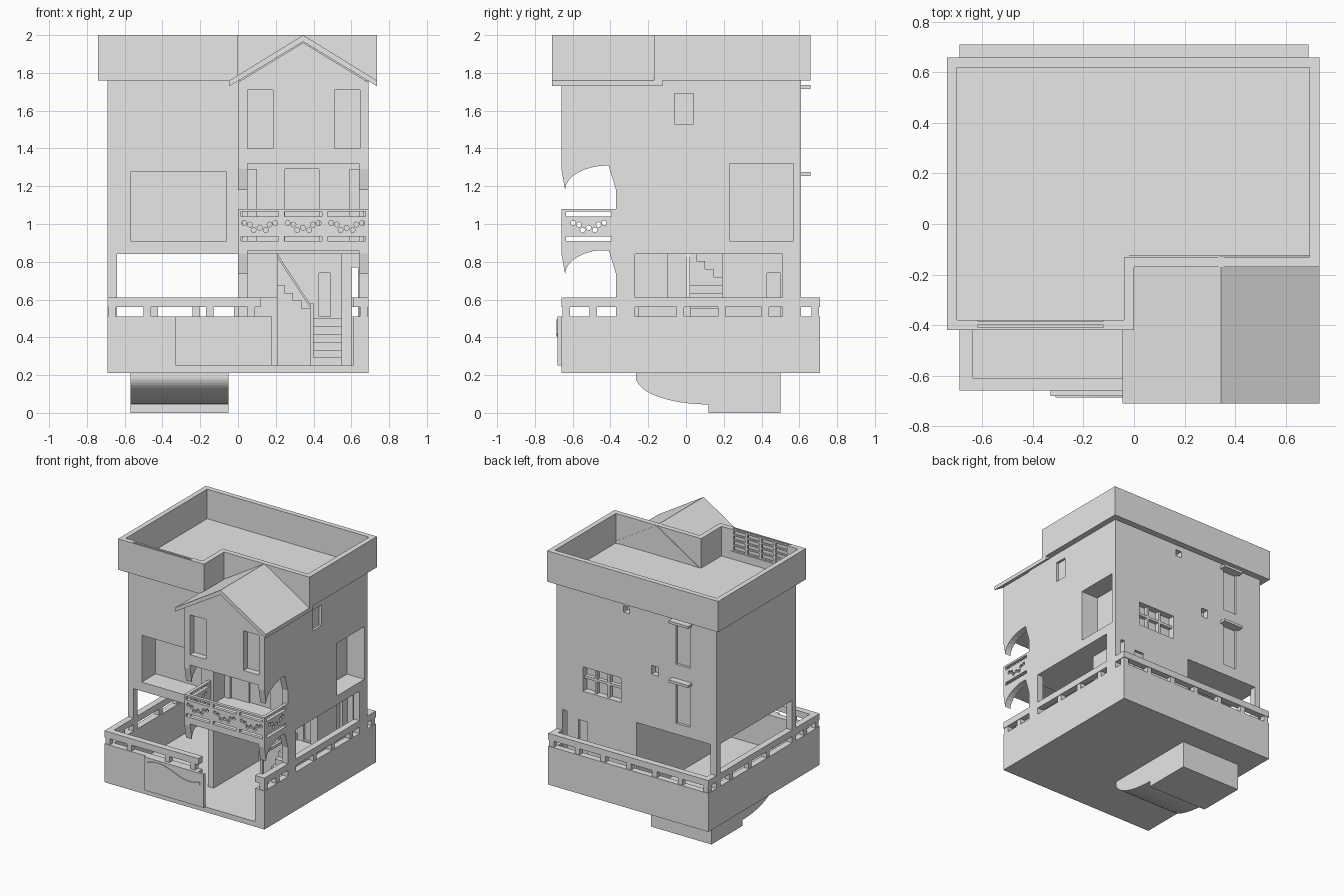
import bpy, bmesh
from math import sin, cos, pi

if "Cube" in bpy.data.objects:
    bpy.data.objects.remove(bpy.data.objects["Cube"], do_unlink=True)

grey = bpy.data.materials.new("plain_grey")
grey.use_nodes = True
grey.diffuse_color = (.8, .8, .8, 1)
grey.node_tree.nodes["Principled BSDF"].inputs["Base Color"].default_value = grey.diffuse_color

# Shared dimensions
half = .69
plot_front, plot_back = -.66, .71
house_front, house_back = -.37, .61
plot_base, ground, wall_top = .21, .25, .51
rail_low, rail_top = .56, .61
ceiling, floor, lintel, roof_level, top = .84, .91, 1.32, 1.76, 2
wall = .05
thin = .02
outside = .1
ridge = half / 2

AXES = {"x": lambda u, v, w: (w, u, v),
        "y": lambda u, v, w: (u, w, v),
        "z": lambda u, v, w: (u, v, w)}


def add_prism(bm, outline, axis, start, end):
    """Extrude a flat outline along an axis."""
    place = AXES[axis]
    low = [bm.verts.new(place(u, v, start)) for u, v in outline]
    high = [bm.verts.new(place(u, v, end)) for u, v in outline]
    bm.faces.new(low)
    bm.faces.new(reversed(high))
    for i in range(len(outline)):
        bm.faces.new((low[i], low[i - 1], high[i - 1], high[i]))


def make(name, solids):
    """Join solids, each (outline, axis, start, end), into one object."""
    bm = bmesh.new()
    for solid in solids:
        add_prism(bm, *solid)
    bmesh.ops.recalc_face_normals(bm, faces=bm.faces)
    mesh = bpy.data.meshes.new(name)
    bm.to_mesh(mesh)
    bm.free()
    mesh.materials.append(grey)
    part = bpy.data.objects.new(name, mesh)
    bpy.context.scene.collection.objects.link(part)
    return part


def rect(left, right, low, high):
    return [(left, low), (right, low), (right, high), (left, high)]


def box(left, right, front, back, low, high):
    return rect(left, right, front, back), "z", low, high


def cut(part, solids):
    cutter = make("cutter", solids)
    cutter.hide_render = True
    mod = part.modifiers.new("openings", "BOOLEAN")
    mod.operation, mod.solver, mod.object = "DIFFERENCE", "EXACT", cutter
    bpy.context.view_layer.objects.active = part
    bpy.ops.object.modifier_apply(modifier=mod.name)
    bpy.data.objects.remove(cutter, do_unlink=True)


# Underground block with a rounded ramp
ramp_end, ramp_length, ramp_top = .12, .385, .19
angles = [i * pi / 32 for i in range(17)]
ramp = [(ramp_end - ramp_length * sin(a), ramp_top - .145 * cos(a)) for a in angles]
block = [(ramp[-1][0], plot_base), (.5, plot_base), (.5, 0), (ramp_end, 0)]
make("foundation_block", [(block + ramp, "x", -.57, -wall)])

# Walled plot with an open driveway at the front
gate_start, gate_end, drive_left, drive_right = -.33, .18, .12, .61


def perimeter(low, high):
    inner = half - wall
    return [box(-half, -inner, plot_front, plot_back, low, high),
            box(inner, half, plot_front, plot_back, low, high),
            box(-inner, inner, plot_back - wall, plot_back, low, high),
            box(-inner, drive_left, plot_front, plot_front + wall, low, high),
            box(drive_right, inner, plot_front, plot_front + wall, low, high)]


make("plot_floor", [box(-half, half, plot_front, plot_back, plot_base, ground)])
make("boundary_walls", perimeter(ground, wall_top))
make("boundary_rail", perimeter(rail_low, rail_top))

# Gate with a wavy relief
gate_face = plot_front - thin
make("gate", [box(gate_start, gate_end, gate_face, plot_front, ground, wall_top)])
steps_x = [gate_start + thin * i for i in range(1, 25)]
wave = [(x, .44 + .035 * cos(pi * (x + .21) / .27)) for x in steps_x]
wave_top = [(x, z + thin) for x, z in reversed(wave)]
make("gate_wave", [(wave + wave_top, "y", gate_face - .006, gate_face)])


# Short posts under the rail
def post(x, y):
    return box(x - thin, x + thin, y - thin, y + thin, wall_top, rail_low)


centre = half - wall / 2
side_rows = (plot_front + wall / 2, -.49, -.03, .19, .42, plot_back - wall / 2)
posts = [post(side * centre, y) for side in (-1, 1) for y in side_rows]
posts += [post(x, side_rows[0]) for x in (-.48, -.15, .07)]
posts += [post(i * centre / 3, side_rows[-1]) for i in range(-2, 3)]
make("rail_posts", posts)

# Ground floor columns, lobby walls and store room
inner = half - wall
core_front, core_right, room_front = -.27, .55, .19
make("ground_columns", [
    box(-half, -inner, house_front, house_front + wall, ground, ceiling),
    box(-half, -inner, house_back - wall, house_back, ground, ceiling),
    box(inner, half, house_front, core_front, ground, ceiling),
    box(inner, half, house_back - outside, house_back, ground, ceiling)])
make("lobby_side_wall", [box(0, wall, house_front, house_back, ground, ceiling)])
back_wall = make("lobby_back_wall",
                 [box(wall, inner, house_back - wall, house_back, ground, ceiling)])
cut(back_wall, [
    box(.6, inner - .005, house_back - outside, house_back + outside, ground, .77),
    box(.42, .5, house_back - thin, house_back + outside, ground + wall, .73)])
room = make("store_room",
            [box(wall, core_right, room_front, house_back - wall, ground, ceiling)])
cut(room, [
    box(.43, .49, room_front - outside, room_front + thin, wall_top, .74),
    box(core_right - thin, core_right + thin, .43, .5, wall_top, .74)])

# Stairs turning up through the lobby
turn_left, turn_right, rise, tread = .21, .38, .042, .045
stairs = []
for i in range(6):
    stairs.append(box(turn_right, core_right, core_front + i * tread, room_front,
                      ground, ground + (i + 1) * rise))
for i in range(4):
    climb = (i + 1) * rise
    stairs.append(box(turn_left, turn_right - i * tread, thin, room_front,
                      ground, wall_top + climb))
    stairs.append(box(wall, turn_left, -outside, room_front - i * tread,
                      rail_top, wall_top + 4 * rise + climb))
make("stairs", stairs)
slope = [(turn_left, ceiling - thin), (turn_right, rail_low),
         (turn_right, rail_low + thin), (turn_left, ceiling)]
make("stair_handrail", [
    (slope, "y", 0, thin),
    box(turn_right, turn_right + thin, core_front, thin, rail_low, rail_low + thin),
    box(turn_right, turn_right + thin, core_front, core_front + thin, ground, rail_low)])


# Main body with recessed windows
def back_recess(left, right, low, high, depth):
    return box(left, right, house_back - depth, house_back + outside, low, high)


def side_recess(front, back, low, high, depth):
    return box(half - depth, half + outside, front, back, low, high)


recess_back = house_front + .17
small_window = side_recess(-.06, .04, 1.53, 1.69, thin)
pane_left, pane_right, pane_low, pane_high = .135, .46, .96, 1.15
awnings = (1.255, 1.715)
body = make("main_body", [box(-half, half, house_front, house_back, ceiling, roof_level)])
cut(body, [
    box(-.57, -.06, house_front - outside, recess_back, floor, 1.275),
    box(wall, inner, house_front - outside, recess_back, floor, lintel),
    side_recess(.23, .57, floor, lintel, 3 * wall),
    small_window,
    back_recess(pane_left, pane_right, pane_low, pane_high, wall),
    back_recess(-.19, -.13, 1.25, lintel, wall),
    back_recess(.06, .11, 1.67, 1.72, wall)]
    + [back_recess(-.46, -.34, z - lintel / 4, z, thin) for z in awnings])
make("back_awnings", [box(-.48, -.31, house_back - thin, house_back + wall, z, z + thin)
                      for z in awnings])
pane = (pane_right - pane_left) / 3
middle = (pane_low + pane_high) / 2
bars = [box(x, x + thin, house_back - wall, house_back - thin, pane_low, pane_high)
        for x in (pane_left + pane, pane_right - pane)]
bars.append(box(pane_left, pane_right, house_back - wall, house_back - thin,
                middle, middle + thin))
make("back_window_bars", bars)

# Balcony door wall inside the recess
door_front = recess_back - thin
door_wall = make("balcony_door_wall",
                 [box(wall, inner, door_front, recess_back, floor, lintel)])
cut(door_wall, [box(.25, .43, door_front - outside, recess_back - thin / 2, floor, 1.29)])
make("balcony_door_piers", [
    box(left, left + wall, door_front - thin, door_front, floor, 1.29)
    for left in (wall, inner - wall)])

# Gabled bay and its roof
eave, overhang = 1.73, .045
gable = [(0, lintel), (half, lintel), (half, roof_level - thin / 2),
         (ridge, top - thin * 2), (0, roof_level - thin / 2)]
bay = make("gabled_bay", [(gable, "y", plot_front, -.14)])
cut(bay, [box(x, x + .135, plot_front - outside, plot_front + wall, 1.4, 1.71)
          for x in (wall, half - .18)] + [small_window])
slopes = [(-overhang, roof_level), (-overhang, eave), (ridge, top - .035),
          (half + overhang, eave), (half + overhang, roof_level), (ridge, top)]
make("gable_roof", [(slopes, "y", plot_front - wall, -.125)])

# Curved side brackets under the bay and under the balcony
foot = house_front - .04
reach, drop = foot - plot_front - thin, .13
arch = [(plot_front, lintel), (plot_front, lintel - .03)]
arch += [(foot - reach * cos(a), lintel - drop - thin / 2 + drop * sin(a)) for a in angles[::-2]]
arch = arch[:2] + [(foot - reach * sin(a), 1.18 + drop * cos(a)) for a in angles[::-2]]
arch += [(house_front, 1.18), (house_front, lintel)]
brackets = []
for lower in (0, .445):
    outline = [(y, z - lower) for y, z in arch]
    brackets += [(outline, "x", x, x + wall) for x in (0, inner)]
make("side_brackets", brackets)

# Balcony with a pierced railing
balcony_low, balcony_top, sheet = .86, 1.08, .025
make("balcony_floor", [box(0, half, plot_front, house_front, balcony_low, floor - thin / 2)])
octagon = [(cos(k * pi / 4), sin(k * pi / 4)) for k in range(8)]
radius = .0135


def piercing(axis, mid, reach, start, end):
    """Two long slots and a garland of round holes."""
    solids = [(rect(mid - reach, mid + reach, z, z + sheet), axis, start, end)
              for z in (floor, balcony_top - .04)]
    for offset, height in ((0, .98), (.032, .968), (.052, .997), (.082, 1.005)):
        for u in {mid - offset, mid + offset}:
            hole = [(u + radius * c, height + radius * s) for c, s in octagon]
            solids.append((hole, axis, start, end))
    return solids


front_rail = make("balcony_front_rail", [
    box(0, half, plot_front, plot_front + sheet, balcony_low, balcony_top)])
holes = []
for i in (1, 3, 5):
    holes += piercing("y", i * half / 6, .1, plot_front - outside, plot_front + outside)
cut(front_rail, holes)
for side, x in (("right", 0), ("left", half - sheet)):
    rail = make("balcony_rail_" + side, [
        box(x, x + sheet, plot_front + sheet, house_front, balcony_low, balcony_top)])
    middle = (plot_front + house_front) / 2
    cut(rail, piercing("x", middle, .12, x - outside, x + outside))


# Roof terrace with parapet, stepping back around the gable
def terrace(inset):
    left, right = inset - .74, .735 - inset
    front, step, back = inset - .42, inset - .17, plot_back - wall - inset
    return [(left, front), (-inset, front), (-inset, step),
            (right, step), (right, back), (left, back)]


parapet = make("roof_parapet", [(terrace(0), "z", roof_level, top)])
cut(parapet, [(terrace(.04), "z", roof_level + thin / 2, top + outside)])

# Grille set in the front of the parapet
grille_left, grille_right, grille_low = -.62, -.12, 1.83
grille_front, grille_back = -.4, -.385
cut(parapet, [box(grille_left, grille_right, grille_front - thin / 2, house_front,
                  grille_low, top + outside)])
span = (grille_right - grille_left - thin) / 4
grille = []
for i in range(5):
    x, z = grille_left + i * span, grille_low + i * 2 * thin
    grille.append(box(x, x + thin, grille_front, grille_back, grille_low, top - thin / 4))
    grille.append(box(grille_left, grille_right, grille_front, grille_back, z, z + thin / 2))
make("terrace_grille", grille)
